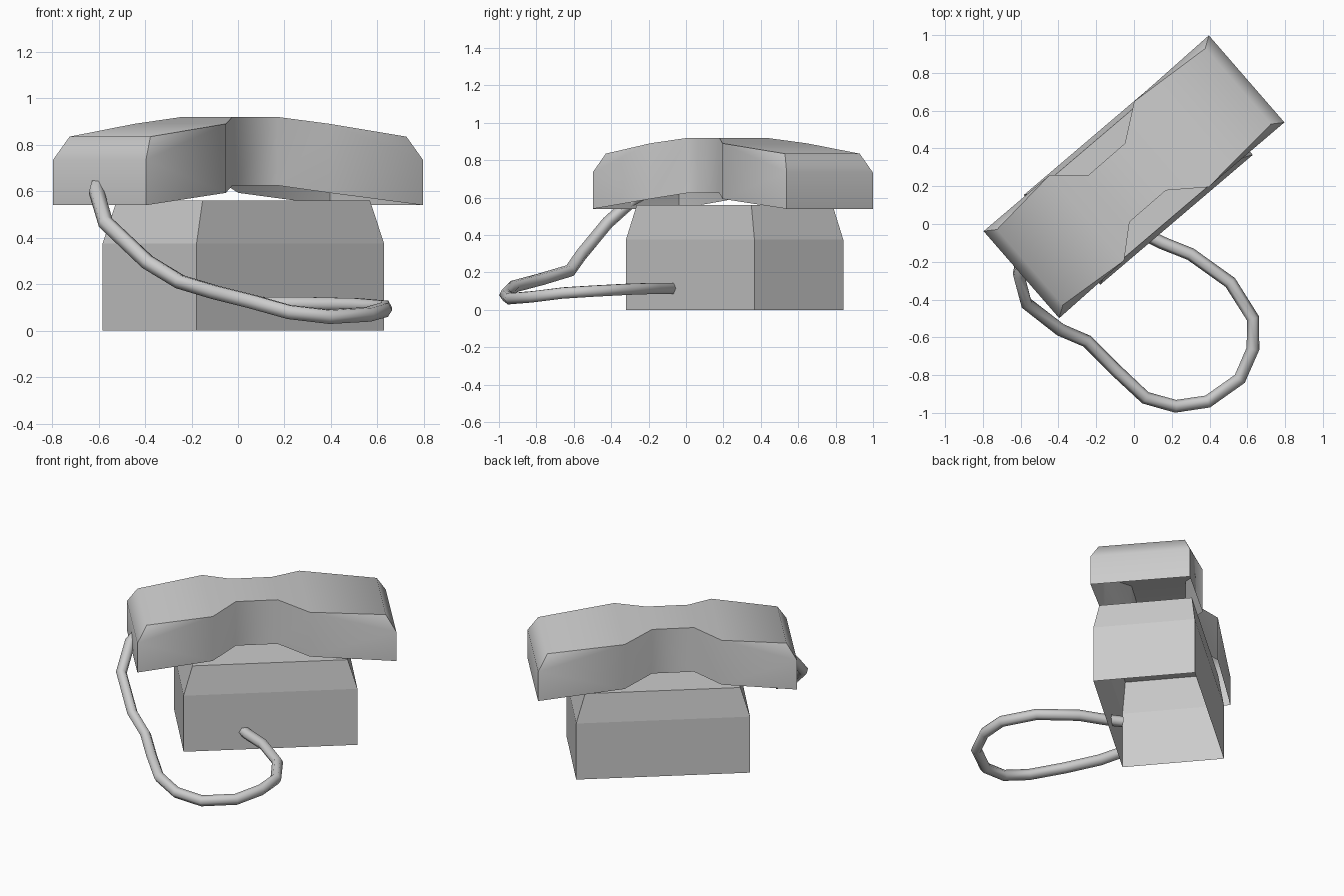
import bpy, bmesh, math
from mathutils import Matrix, Vector

cube = bpy.data.objects.get("Cube")
if cube:
    bpy.data.objects.remove(cube, do_unlink=True)

grey = bpy.data.materials.new("plain_grey")
grey.use_nodes = True
grey.diffuse_color = (0.6, 0.6, 0.6, 1)
grey.node_tree.nodes["Principled BSDF"].inputs["Base Color"].default_value = (0.6, 0.6, 0.6, 1)


def finish(name, bm, centre, angle):
    """Turn a bmesh into a placed grey object."""
    mesh = bpy.data.meshes.new(name)
    bm.to_mesh(mesh)
    bm.free()
    mesh.transform(Matrix.Translation(centre) @ Matrix.Rotation(math.radians(angle), 4, "Z"))
    mesh.materials.append(grey)
    obj = bpy.data.objects.new(name, mesh)
    bpy.context.collection.objects.link(obj)
    return obj


def smooth(obj, degrees):
    bpy.ops.object.select_all(action="DESELECT")
    obj.select_set(True)
    bpy.context.view_layer.objects.active = obj
    bpy.ops.object.shade_smooth_by_angle(angle=math.radians(degrees))


# Base: hollow shell, straight walls below a tapered top
bm = bmesh.new()
rings = [[bm.verts.new((sx * hx, sy * hy, z)) for sx, sy in ((-1, -1), (1, -1), (1, 1), (-1, 1))]
         for hx, hy, z in ((0.53, 0.312, 0), (0.53, 0.312, 0.375), (0.473, 0.285, 0.56))]
for low, high in zip(rings, rings[1:]):
    for i in range(4):
        j = (i + 1) % 4
        bm.faces.new((low[i], low[j], high[j], high[i]))
bm.faces.new(rings[-1])
finish("phone_base", bm, (0.023, 0.26, 0), 40.4)

# Handset: hollow shell, cross-sections along its length as (x, half width, bottom, top)
sections = [(-0.33, 0.3, 0.593, 0.89), (-0.175, 0.165, 0.625, 0.92),
            (0.08, 0.165, 0.625, 0.92), (0.262, 0.3, 0.593, 0.89)]
bm = bmesh.new()


def pair(x, half, z):
    return [bm.verts.new((x, s * half, z)) for s in (-1, 1)]


bottoms = [pair(x, h, zb) for x, h, zb, zt in sections]
tops = [pair(x, h, zt) for x, h, zb, zt in sections]
for i in range(3):
    bm.faces.new((tops[i][0], tops[i + 1][0], tops[i + 1][1], tops[i][1]))
    for s in (0, 1):
        bm.faces.new((bottoms[i][s], bottoms[i + 1][s], tops[i + 1][s], tops[i][s]))

# Flared ear and mouth ends with a sloped upper rim
for sign, k in ((-1, 0), (1, 3)):
    foot = pair(sign * 0.79, 0.305, 0.54)
    shoulder = pair(sign * 0.79, 0.305, 0.735)
    crown = pair(sign * 0.73, 0.265, 0.835)
    bm.faces.new((foot[0], foot[1], shoulder[1], shoulder[0]))
    bm.faces.new((shoulder[0], shoulder[1], crown[1], crown[0]))
    bm.faces.new((crown[0], crown[1], tops[k][1], tops[k][0]))
    for s in (0, 1):
        bm.faces.new((bottoms[k][s], foot[s], shoulder[s], tops[k][s]))
        bm.faces.new((tops[k][s], shoulder[s], crown[s]))
bmesh.ops.recalc_face_normals(bm, faces=bm.faces[:])
top_face = max(bm.faces, key=lambda f: f.calc_center_median().z)
if top_face.normal.z < 0:
    bmesh.ops.reverse_faces(bm, faces=bm.faces[:])
smooth(finish("handset", bm, (0, 0.25, 0), 41), 60)

# Cord: six-sided tube from the base round to the handset end
path = [(0.05, -0.05, 0.115), (0.15, -0.1, 0.115), (0.3, -0.16, 0.115), (0.51, -0.31, 0.11),
        (0.63, -0.5, 0.1), (0.63, -0.66, 0.09), (0.56, -0.82, 0.07), (0.39, -0.94, 0.06),
        (0.22, -0.965, 0.08), (0.06, -0.92, 0.125), (-0.1, -0.77, 0.165), (-0.25, -0.62, 0.21),
        (-0.39, -0.56, 0.295), (-0.57, -0.42, 0.465), (-0.61, -0.27, 0.6), (-0.6, -0.22, 0.63)]
curve = bpy.data.curves.new("cord_path", "CURVE")
curve.dimensions = "3D"
curve.bevel_depth = 0.034
curve.bevel_resolution = 1
spline = curve.splines.new("POLY")
spline.points.add(len(path) - 1)
for point, co in zip(spline.points, path):
    point.co = (*co, 1)
curve.materials.append(grey)
cord = bpy.data.objects.new("cord", curve)
bpy.context.collection.objects.link(cord)
bpy.ops.object.select_all(action="DESELECT")
cord.select_set(True)
bpy.context.view_layer.objects.active = cord
bpy.ops.object.convert(target="MESH")
smooth(bpy.context.view_layer.objects.active, 70)
